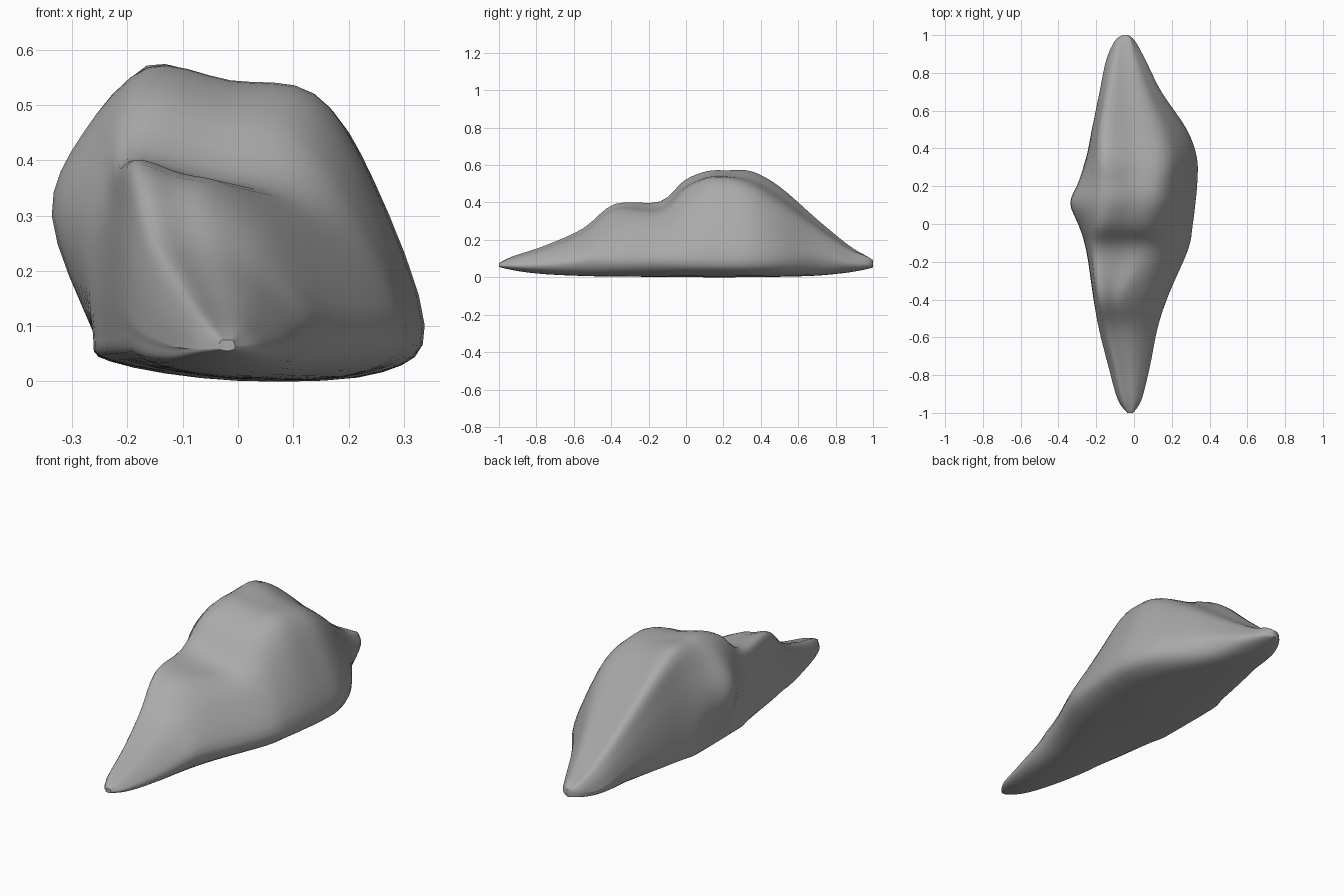
import bpy
import bmesh
from math import radians

cube = bpy.data.objects.get("Cube")
if cube:
    bpy.data.objects.remove(cube, do_unlink=True)

# Stations along the rock:
# y, left x, left height, crest left x, crest right x, crest z, crest drop, right x
STATIONS = [
    (-1, -.035, .06, -.03, -.01, .075, 0, -.005),
    (-.93, -.085, .06, -.06, 0, .11, .01, .04),
    (-.75, -.135, .08, -.1, 0, .17, .02, .085),
    (-.55, -.185, .12, -.15, -.02, .26, .03, .125),
    (-.38, -.215, .2, -.185, -.04, .39, .04, .18),
    (-.14, -.25, .23, -.2, .09, .405, .065, .285),
    (-.01, -.292, .28, -.18, .1, .515, .06, .31),
    (.11, -.337, .3, -.165, .13, .563, .05, .325),
    (.22, -.295, .3, -.165, .14, .568, .05, .335),
    (.35, -.25, .27, -.165, .155, .565, .085, .333),
    (.5, -.22, .22, -.16, .125, .485, .09, .28),
    (.7, -.18, .15, -.13, .05, .31, .05, .145),
    (.87, -.145, .08, -.1, 0, .17, .02, .06),
    (.97, -.1, .08, -.08, -.02, .11, 0, .005),
    (1, -.06, .08, -.05, -.035, .09, 0, -.03),
]
STEPS = 4


def lerp(a, b, t):
    return a + (b - a) * t


def blend(a, b, c, d, t):
    """Smooth curve from b to c."""
    return tuple(
        q + t * (r - p) / 2 + t * t * (p - 2.5 * q + 2 * r - s / 2)
        + t ** 3 * (1.5 * (q - r) + (s - p) / 2)
        for p, q, r, s in zip(a, b, c, d))


def smooth_path(points, closed):
    n = len(points)
    pick = (lambda i: points[i % n]) if closed else (lambda i: points[max(0, min(n - 1, i))])
    path = [blend(*(pick(i + k) for k in (-1, 0, 1, 2)), s / STEPS)
            for i in range(n if closed else n - 1) for s in range(STEPS)]
    return path if closed else path + [points[-1]]


def cross_section(station):
    y, left, wide_z, crest_l, crest_r, top, drop, right = station
    base = .001 + .045 * abs(y) ** 6 + .008 * abs(y - .18)
    mid = (left + right) / 2
    left_base = max(left, -.263)
    height = top - base
    low = base + min(.1, height * .35)
    shoulder = top - drop
    ring = [
        (mid, base),
        (lerp(mid, right, .75), base + min(.015, height * .1)),
        (right, low),
        (lerp(right, crest_r, .49), lerp(low, shoulder, .65)),
        (crest_r, shoulder),
        (lerp(crest_l, crest_r, .5), top - drop * .5),
        (crest_l, top),
        (lerp(left, crest_l, .32), lerp(wide_z, top, .56)),
        (left, wide_z),
        (left_base, base + min(.09, height * .3)),
        (lerp(mid, left_base, .88), base + min(.035, height * .12)),
    ]
    return [(x, y, z) for x, z in smooth_path(ring, True)]


# Rock body: rings lofted from front tip to back tip
bm = bmesh.new()
rings = [[bm.verts.new(p) for p in cross_section(s)] for s in smooth_path(STATIONS, False)]
for a, b in zip(rings, rings[1:]):
    for i in range(len(a)):
        j = (i + 1) % len(a)
        bm.faces.new((a[i], a[j], b[j], b[i]))
for end in (rings[0], rings[-1]):
    bm.faces.new(end)
bmesh.ops.recalc_face_normals(bm, faces=bm.faces)
mesh = bpy.data.meshes.new("rock_body")
bm.to_mesh(mesh)
bm.free()
rock = bpy.data.objects.new("rock_body", mesh)
bpy.context.collection.objects.link(rock)

# Stone colour
stone = bpy.data.materials.new("grey_stone")
stone.use_nodes = True
colour = (.4, .4, .4, 1)
stone.diffuse_color = colour
stone.node_tree.nodes["Principled BSDF"].inputs["Base Color"].default_value = colour
mesh.materials.append(stone)

# Smooth shading
bpy.ops.object.select_all(action="DESELECT")
rock.select_set(True)
bpy.context.view_layer.objects.active = rock
bpy.ops.object.shade_smooth_by_angle(angle=radians(50))
